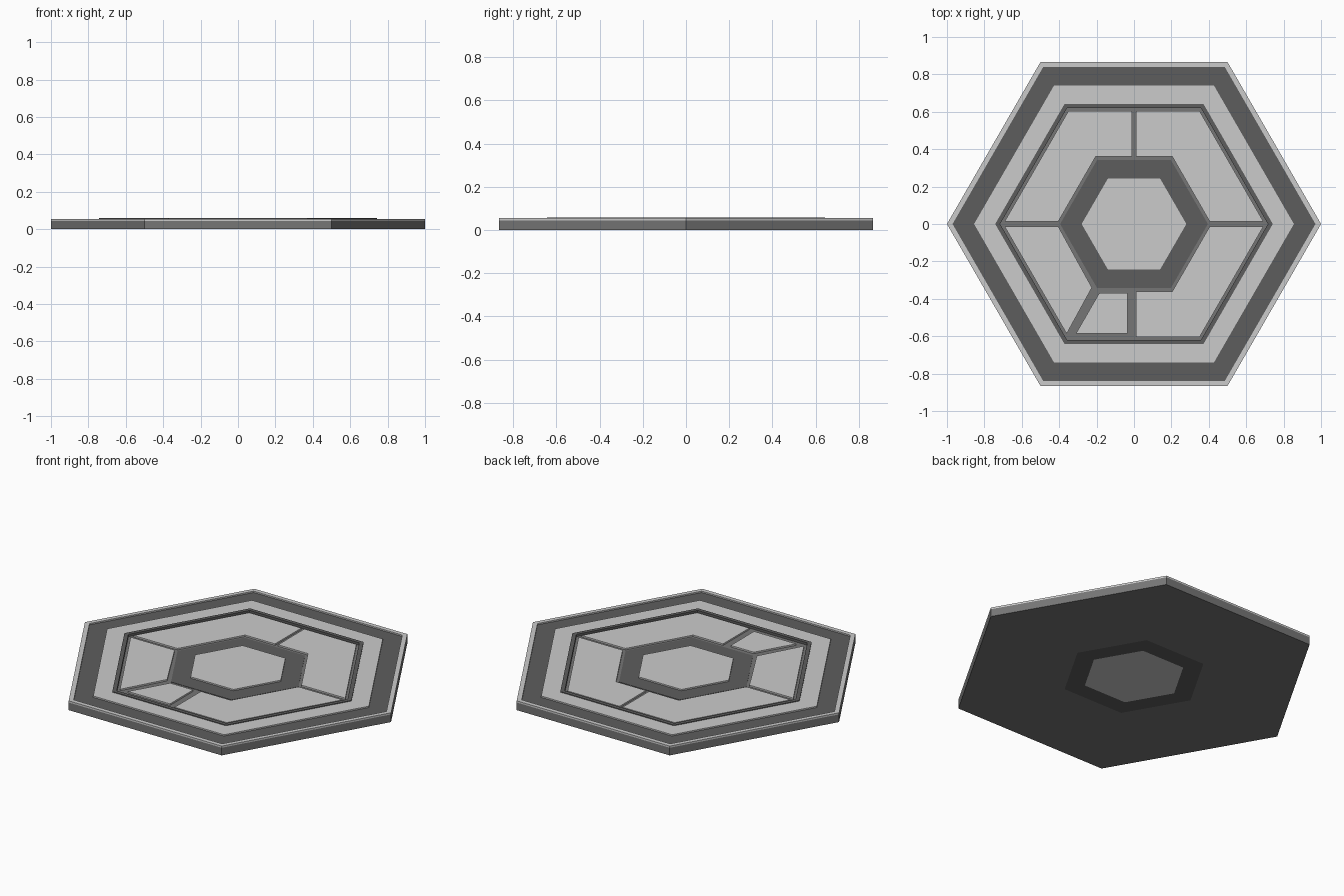
import bpy, bmesh
from math import sin, cos, pi

if "Cube" in bpy.data.objects:
    bpy.data.objects.remove(bpy.data.objects["Cube"])


def grey(name, v):
    m = bpy.data.materials.new(name)
    m.diffuse_color = (v, v, v, 1)
    m.use_nodes = True
    m.node_tree.nodes["Principled BSDF"].inputs["Base Color"].default_value = m.diffuse_color
    return m


LIGHT = grey("light_grey", 0.8)
MID = grey("mid_grey", 0.18)
DARK = grey("dark_grey", 0.11)


def finish(name, bm, mat):
    bmesh.ops.recalc_face_normals(bm, faces=bm.faces)
    me = bpy.data.meshes.new(name)
    bm.to_mesh(me)
    bm.free()
    me.materials.append(mat)
    ob = bpy.data.objects.new(name, me)
    bpy.context.collection.objects.link(ob)
    return ob


def prism(name, pts, z0, z1, mat):
    """Flat outline extruded from z0 to z1."""
    bm = bmesh.new()
    lo = [bm.verts.new((x, y, z0)) for x, y in pts]
    hi = [bm.verts.new((x, y, z1)) for x, y in pts]
    bm.faces.new(lo)
    bm.faces.new(hi)
    n = len(pts)
    for i in range(n):
        j = (i + 1) % n
        bm.faces.new((lo[i], lo[j], hi[j], hi[i]))
    return finish(name, bm, mat)


def hexagon(r):
    return [(r * cos(i * pi / 3), r * sin(i * pi / 3)) for i in range(6)]


def hex_ring(name, r_out, r_in, z0, z1, mat):
    """Hexagonal frame with a rectangular cross-section."""
    bm = bmesh.new()
    loops = [[bm.verts.new((x, y, z)) for x, y in hexagon(r)]
             for r, z in ((r_out, z0), (r_out, z1), (r_in, z1), (r_in, z0))]
    for k in range(4):
        a, b = loops[k], loops[(k + 1) % 4]
        for i in range(6):
            j = (i + 1) % 6
            bm.faces.new((a[i], a[j], b[j], b[i]))
    return finish(name, bm, mat)


# Base plate with a hexagonal opening for the hub
hex_ring("base_plate", 1.0, 0.395, 0.0, 0.045, MID)

# Concentric borders
hex_ring("outer_rim", 1.0, 0.97, 0.045, 0.055, LIGHT)
hex_ring("dark_border", 0.97, 0.855, 0.04, 0.047, DARK)
hex_ring("light_border", 0.855, 0.74, 0.04, 0.055, LIGHT)
hex_ring("raised_frame", 0.742, 0.716, 0.04, 0.059, DARK)

# Hub, visible from above and below
hex_ring("hub_ring", 0.395, 0.28, 0.0, 0.047, DARK)
prism("hub_core", hexagon(0.28), 0.0, 0.055, LIGHT)

# Floor panels separated by narrow grooves
right_panel = [(0.01, 0.605), (0.35, 0.605), (0.692, 0.013),
               (0.405, 0.013), (0.205, 0.36), (0.01, 0.36)]
panels = {
    "panel_back_right": right_panel,
    "panel_front_right": [(x, -y) for x, y in right_panel],
    "panel_back_left": [(-x, y) for x, y in right_panel],
    "panel_front_left": [(-0.692, -0.013), (-0.405, -0.013),
                         (-0.225, -0.34), (-0.36, -0.587)],
    "panel_small": [(-0.31, -0.585), (-0.185, -0.368),
                    (-0.035, -0.368), (-0.035, -0.585)],
}
for name, pts in panels.items():
    prism(name, pts, 0.04, 0.054, LIGHT)
